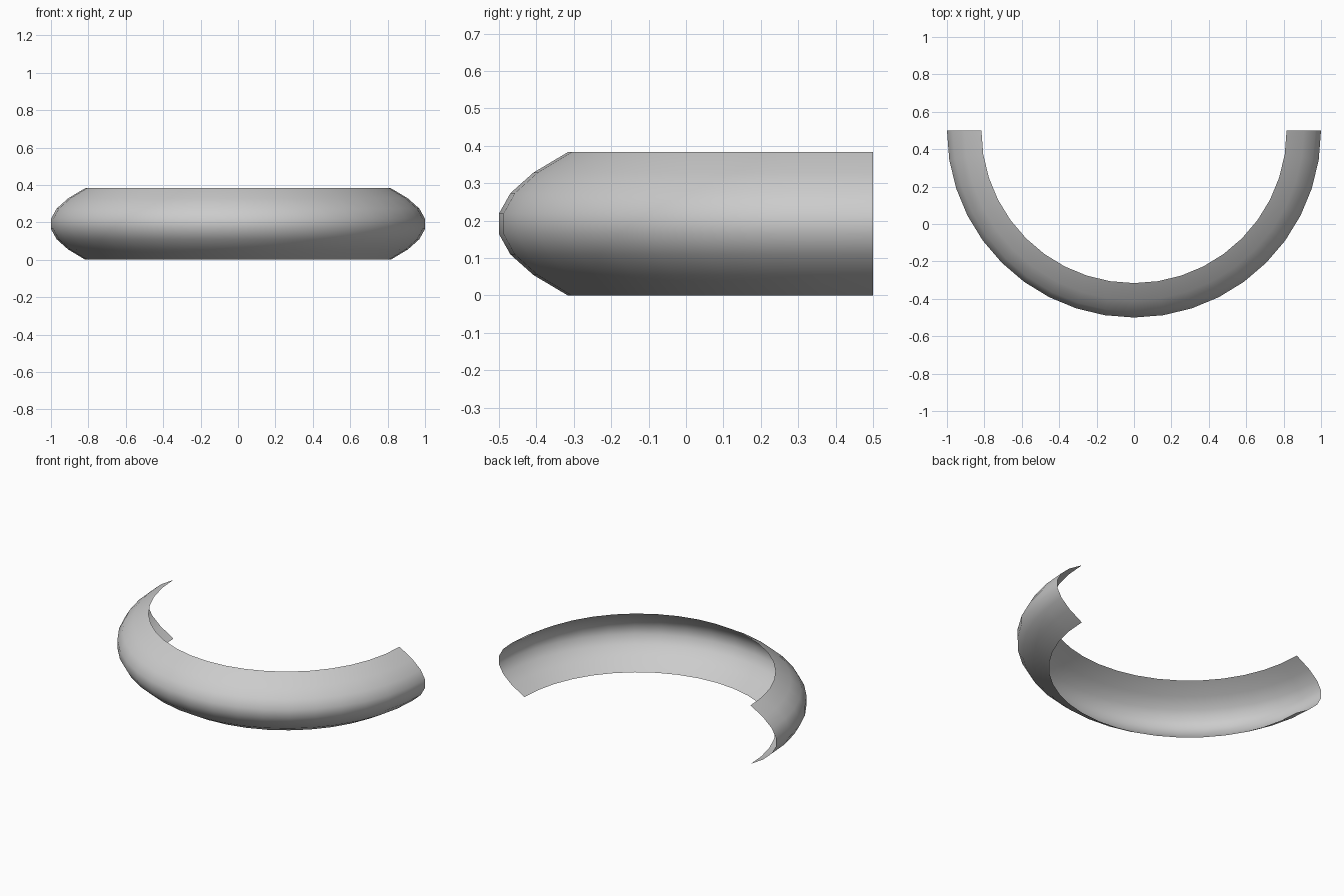
import bpy, bmesh, math
from mathutils import Vector

cube = bpy.data.objects.get("Cube")
if cube:
    bpy.data.objects.remove(cube, do_unlink=True)

HEIGHT = 0.383    # height of the band
RADIUS = 1.0      # widest radius of the half ring
BULGE = 0.184     # how far the middle stands out beyond the rims
ROWS = 7          # faces across the band
SEGMENTS = 20     # faces around the half circle
BACK = 0.5        # y of the open ends and of the ring centre

# Parabolic cross-section at the +x end
half = HEIGHT / 2
crown = half / ROWS
bm = bmesh.new()
profile = []
for i in range(ROWS + 1):
    z = HEIGHT * i / ROWS
    d = z - half
    r = RADIUS - BULGE * (d * d - crown * crown) / (half * half - crown * crown)
    profile.append(bm.verts.new((r, BACK, z)))
edges = [bm.edges.new(pair) for pair in zip(profile, profile[1:])]

# Sweep it through the front to the -x end
bmesh.ops.spin(bm, geom=profile + edges, cent=(0, BACK, 0), axis=(0, 0, 1),
               angle=-math.pi, steps=SEGMENTS, use_duplicate=False)

# Point every face away from the ring centre
bm.normal_update()
centre = Vector((0, BACK, half))
flipped = [f for f in bm.faces if f.normal.dot(f.calc_center_median() - centre) < 0]
bmesh.ops.reverse_faces(bm, faces=flipped)
for f in bm.faces:
    f.smooth = True

mesh = bpy.data.meshes.new("curved_band")
bm.to_mesh(mesh)
bm.free()
band = bpy.data.objects.new("curved_band", mesh)
bpy.context.collection.objects.link(band)

# Plain grey material
grey = bpy.data.materials.new("light_grey")
grey.use_nodes = True
colour = (0.6, 0.6, 0.6, 1)
grey.diffuse_color = colour
grey.node_tree.nodes["Principled BSDF"].inputs["Base Color"].default_value = colour
mesh.materials.append(grey)
